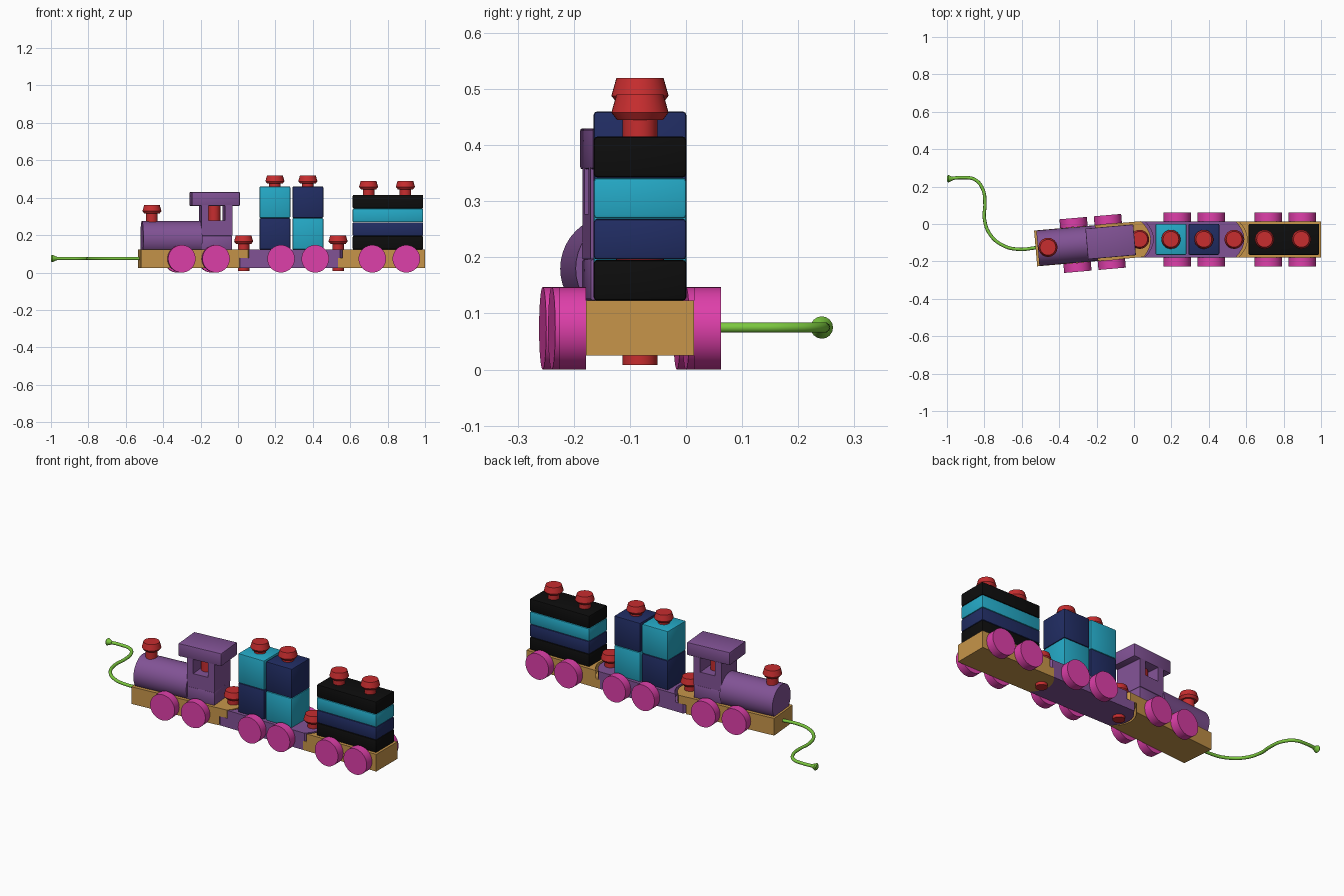
import bpy, bmesh, math
from mathutils import Matrix, Vector

cube = bpy.data.objects.get("Cube")
if cube:
    bpy.data.objects.remove(cube, do_unlink=True)


def material(name, r, g, b):
    m = bpy.data.materials.new(name)
    m.use_nodes = True
    m.diffuse_color = (r, g, b, 1)
    bsdf = next(n for n in m.node_tree.nodes if n.type == "BSDF_PRINCIPLED")
    bsdf.inputs["Base Color"].default_value = (r, g, b, 1)
    return m


purple = material("purple", 0.22, 0.085, 0.30)
red = material("red", 0.57, 0.026, 0.028)
pink = material("pink", 0.73, 0.05, 0.40)
wood = material("light wood", 0.57, 0.30, 0.068)
teal = material("teal", 0.018, 0.40, 0.57)
navy = material("navy", 0.015, 0.026, 0.125)
black = material("black", 0.004, 0.004, 0.004)
green = material("green", 0.20, 0.58, 0.05)

CY = -0.082                      # centre line of the wagons
LOW, MID, TOP = 0.025, 0.077, 0.123   # chassis levels
HALF = 0.096                     # chassis half width
BLOCK = 0.165                    # block width


def finish(bm, name, mat, smooth=False):
    bmesh.ops.recalc_face_normals(bm, faces=bm.faces[:])
    mesh = bpy.data.meshes.new(name)
    bm.to_mesh(mesh)
    bm.free()
    ob = bpy.data.objects.new(name, mesh)
    bpy.context.collection.objects.link(ob)
    mesh.materials.append(mat)
    if smooth:
        bpy.ops.object.select_all(action="DESELECT")
        ob.select_set(True)
        bpy.context.view_layer.objects.active = ob
        bpy.ops.object.shade_smooth_by_angle(angle=math.radians(30))
    return ob


def box(name, mat, x0, x1, z0, z1, width=BLOCK, bevel=0.006):
    bm = bmesh.new()
    bmesh.ops.create_cube(bm, size=1)
    for v in bm.verts:
        v.co = ((x0 + x1) / 2 + v.co.x * (x1 - x0), CY + v.co.y * width,
                (z0 + z1) / 2 + v.co.z * (z1 - z0))
    if bevel:
        bmesh.ops.bevel(bm, geom=bm.edges[:], offset=bevel, segments=2,
                        affect="EDGES", profile=0.5)
    return finish(bm, name, mat, smooth=True)


def lathe(name, mat, profile, origin, axis="Z", sides=32):
    """Turned part: profile of (radius, height) along the chosen axis."""
    bm = bmesh.new()
    rings = []
    for r, h in profile:
        rings.append([bm.verts.new((r * math.cos(a), r * math.sin(a), h))
                      for a in (2 * math.pi * i / sides for i in range(sides))])
    for lo, hi in zip(rings, rings[1:]):
        for i in range(sides):
            j = (i + 1) % sides
            bm.faces.new((lo[i], lo[j], hi[j], hi[i]))
    bm.faces.new(rings[0][::-1])
    bm.faces.new(rings[-1])
    turn = Vector((0, 0, 1)).rotation_difference(
        Vector({"X": (1, 0, 0), "Y": (0, 1, 0), "Z": (0, 0, 1)}[axis]))
    bm.transform(Matrix.Translation(origin) @ turn.to_matrix().to_4x4())
    return finish(bm, name, mat, smooth=True)


def peg(name, x, bottom, top):
    profile = [(0.031, bottom), (0.031, top - 0.045), (0.041, top - 0.045),
               (0.051, top - 0.032), (0.042, top)]
    return lathe(name, red, profile, (x, CY, 0))


def wheels(name, xs):
    return [lathe(f"{name}_wheel_{side}_{i}", pink, [(0.0735, -0.024), (0.0735, 0.024)],
                  (x, CY + s * 0.120, 0.0735), "Y", 40)
            for i, x in enumerate(xs) for side, s in (("right", -1), ("left", 1))]


def chassis(name, mat, lower, upper):
    """Two slabs; each is (front x, front bow, rear x, rear bow), bows towards +x."""
    bm = bmesh.new()
    steps = [i / 4 - 1 for i in range(9)]
    for (xf, bf, xr, br), z0, z1 in ((lower, LOW, MID), (upper, MID, TOP)):
        ring = [(xf + bf * (1 - t * t), CY + HALF * t) for t in steps]
        ring += [(xr + br * (1 - t * t), CY + HALF * t) for t in reversed(steps)]
        if bf == 0:
            ring = [ring[0]] + ring[8:]
        if br == 0:
            ring = ring[:-8] + [ring[-1]]
        bottom = [bm.verts.new((x, y, z0)) for x, y in ring]
        top = [bm.verts.new((x, y, z1)) for x, y in ring]
        bm.faces.new(bottom)
        bm.faces.new(top)
        for i in range(len(ring)):
            j = (i + 1) % len(ring)
            bm.faces.new((bottom[i], bottom[j], top[j], top[i]))
    return finish(bm, name, mat)


# Engine, built straight and then swung about its coupling peg
engine = [chassis("engine_chassis", wood, (-0.528, 0, 0.0, -0.045), (-0.528, 0, 0.045, 0.045))]
engine += wheels("engine", (-0.314, -0.13))
engine.append(lathe("boiler", purple, [(0.095, -0.516), (0.095, -0.2)], (0, CY, 0.18), "X", 40))
engine.append(peg("chimney_peg", -0.462, 0.25, 0.36))
engine.append(box("cab_base", purple, -0.203, -0.038, TOP, 0.197, bevel=0.004))
engine.append(box("cab_sill", purple, -0.203, -0.038, 0.197, 0.277, bevel=0))
engine.append(box("cab_front_post", purple, -0.203, -0.165, 0.277, 0.36, bevel=0))
engine.append(box("cab_rear_post", purple, -0.077, -0.038, 0.277, 0.36, bevel=0))
engine.append(lathe("cab_dowel", red, [(0.033, 0.26), (0.033, 0.365)], (-0.128, CY, 0)))
engine.append(box("cab_roof", purple, -0.254, 0.003, 0.357, 0.43, bevel=0.004))
pivot = Matrix.Translation((0.03, CY, 0))
swing = pivot @ Matrix.Rotation(math.radians(5), 4, "Z") @ pivot.inverted()
for part in engine:
    part.data.transform(swing)

# Middle wagon with four cubes
chassis("middle_chassis", purple, (0.01, -0.045, 0.535, -0.045), (0.058, 0.045, 0.545, 0.045))
wheels("middle", (0.23, 0.413))
for i, (x, colours) in enumerate(((0.115, (navy, teal)), (0.291, (teal, navy)))):
    for j, colour in enumerate(colours):
        z = TOP + 0.169 * j
        box(f"cube_block_{i}_{j}", colour, x, x + BLOCK, z, z + 0.168)
    peg(f"cube_peg_{i}", x + BLOCK / 2, 0.44, 0.52)

# Rear wagon with stacked planks
chassis("rear_chassis", wood, (0.535, -0.045, 1.0, 0), (0.56, 0.045, 1.0, 0))
wheels("rear", (0.718, 0.9))
for i, colour in enumerate((black, navy, teal, black)):
    z = TOP + 0.0732 * i
    box(f"plank_{i}", colour, 0.613, 0.99, z, z + 0.0725)
for i, x in enumerate((0.698, 0.895)):
    peg(f"plank_peg_{i}", x, 0.40, 0.49)

# Coupling pegs
for i, x in enumerate((0.03, 0.535)):
    peg(f"coupling_peg_{i}", x, 0.008, 0.198)

# Pull cord with a flared end
path = [(-0.51, -0.125), (-0.62, -0.135), (-0.70, -0.115), (-0.77, -0.055),
        (-0.80, 0.03), (-0.797, 0.11), (-0.808, 0.185), (-0.85, 0.237),
        (-0.92, 0.248), (-0.985, 0.243)]
curve = bpy.data.curves.new("pull_cord", "CURVE")
curve.dimensions = "3D"
curve.bevel_depth = 0.009
curve.bevel_resolution = 3
curve.resolution_u = 6
curve.use_fill_caps = True
spline = curve.splines.new("BEZIER")
spline.bezier_points.add(len(path) - 1)
for point, (x, y) in zip(spline.bezier_points, path):
    point.co = (x, y, 0.075)
    point.handle_left_type = point.handle_right_type = "AUTO"
curve.materials.append(green)
bpy.context.collection.objects.link(bpy.data.objects.new("pull_cord", curve))
lathe("cord_end", green, [(0.014, -1.0), (0.02, -0.993), (0.009, -0.968)],
      (0, 0.242, 0.075), "X", 16)
